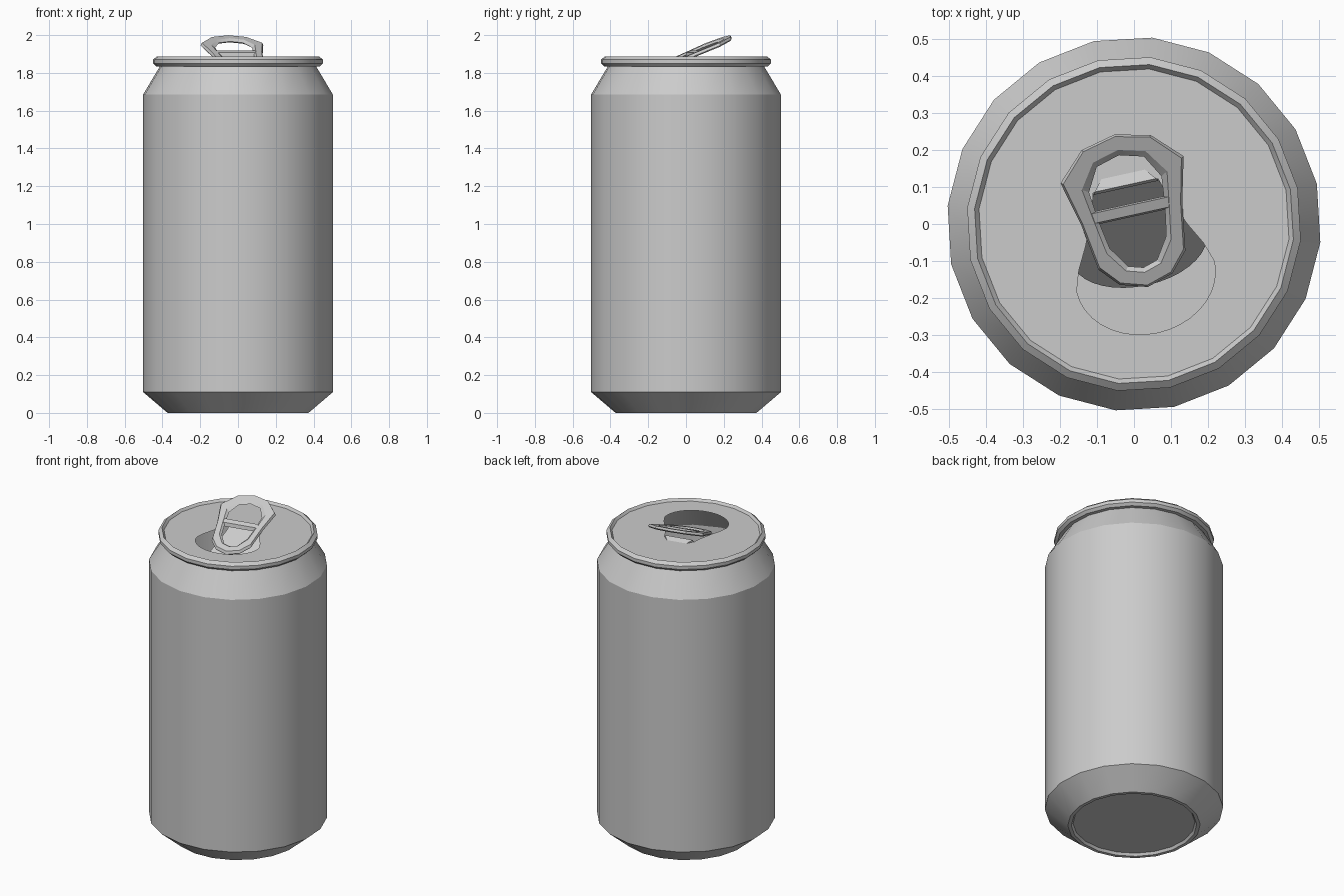
import bpy, bmesh, math
from mathutils import Matrix

if "Cube" in bpy.data.objects:
    bpy.data.objects.remove(bpy.data.objects["Cube"])

SIDES = 20
TURN = math.radians(12.4)   # whole can is turned slightly about z
LID_Z = 1.872


def finish(name, bm, angle=30):
    bmesh.ops.recalc_face_normals(bm, faces=bm.faces)
    me = bpy.data.meshes.new(name)
    bm.to_mesh(me)
    bm.free()
    ob = bpy.data.objects.new(name, me)
    bpy.context.collection.objects.link(ob)
    ob.rotation_euler.z = TURN
    bpy.ops.object.select_all(action='DESELECT')
    ob.select_set(True)
    bpy.context.view_layer.objects.active = ob
    if angle:
        bpy.ops.object.shade_smooth_by_angle(angle=math.radians(angle))
    return ob


def ring(bm, r, z):
    return [bm.verts.new((r * math.cos(2 * math.pi * i / SIDES),
                          r * math.sin(2 * math.pi * i / SIDES), z)) for i in range(SIDES)]


def bridge(bm, a, b):
    n = len(a)
    for i in range(n):
        bm.faces.new((a[i], a[(i + 1) % n], b[(i + 1) % n], b[i]))


def mirrored(half):
    """Close a half outline (first and last point on x = 0)."""
    return half + [(-x, y) for x, y in half[-2:0:-1]]


def tilt(x, y, dz=0.0):
    """Point on the sloping plane of the pull tab."""
    return (x, y, 1.887 + 0.42 * y + dz)


# Can wall: recessed floor, foot, body, shoulder and rim
bm = bmesh.new()
profile = [(0.345, 0.015), (0.355, 0.0), (0.375, 0.0), (0.505, 0.11), (0.505, 1.685),
           (0.415, 1.835), (0.437, 1.835), (0.452, 1.85), (0.452, 1.87),
           (0.432, 1.887), (0.42, LID_Z)]
rings = [ring(bm, r, z) for r, z in profile]
for a, b in zip(rings, rings[1:]):
    bridge(bm, a, b)
bm.faces.new(rings[0][::-1])
finish("can_body", bm)

# Mouth outline: narrow at the hinge, widening to an oval
half = [(0, 0.11), (0.09, 0.105), (0.102, 0.06), (0.14, -0.03), (0.172, -0.09)]
half += [(0.19 * math.cos(math.radians(a)), -0.145 - 0.155 * math.sin(math.radians(a)))
         for a in range(0, 90, 10)] + [(0, -0.30)]
mouth = mirrored(half)

# Lid with the mouth left open
bm = bmesh.new()
edges = []
for loop in (ring(bm, 0.42, LID_Z), [bm.verts.new((x, y, LID_Z)) for x, y in mouth]):
    edges += [bm.edges.new((loop[i], loop[(i + 1) % len(loop)])) for i in range(len(loop))]
bmesh.ops.triangle_fill(bm, edges=edges, use_beauty=True, normal=(0, 0, 1))
finish("lid", bm)

# Flap pushed down into the can, hinged behind the mouth
bm = bmesh.new()
bm.faces.new([bm.verts.new((x * 0.98, 0.11 + (y - 0.11) * 0.68, LID_Z + (y - 0.11) * 0.73))
              for x, y in mouth])
finish("mouth_flap", bm, 0)

# Small hinge ridge behind the mouth
bm = bmesh.new()
section = [(0.10, 0.0, 0.09), (0.107, 0.014, 0.085), (0.137, 0.0, 0.06)]
left = [bm.verts.new((-w, y, LID_Z + z)) for y, z, w in section]
right = [bm.verts.new((w, y, LID_Z + z)) for y, z, w in section]
bridge(bm, left, right)
bm.faces.new(left)
bm.faces.new(right[::-1])
finish("hinge_ridge", bm, 0)

# Pull tab: bevelled ring between an outer and an inner outline
outer = mirrored([(0, 0.247), (0.095, 0.225), (0.17, 0.15), (0.14, 0.03),
                  (0.12, -0.1), (0.073, -0.152), (0, -0.174)])
inner = mirrored([(0, 0.19), (0.065, 0.172), (0.1, 0.11), (0.092, 0.03),
                  (0.078, -0.05), (0.04, -0.108), (0, -0.12)])
bm = bmesh.new()
loops = []
for t, dz in [(0, -0.004), (0.1, 0.011), (0.75, 0.011), (1, 0), (0.75, -0.011), (0.1, -0.011)]:
    loops.append([bm.verts.new(tilt(ox + (ix - ox) * t, oy + (iy - oy) * t, dz))
                  for (ox, oy), (ix, iy) in zip(outer, inner)])
for a, b in zip(loops, loops[1:] + loops[:1]):
    bridge(bm, a, b)
finish("pull_tab", bm, 20)

# Crossbar of the pull tab
bm = bmesh.new()
bmesh.ops.create_cube(bm, size=1, matrix=Matrix.Diagonal((0.215, 0.036, 0.02, 1)))
for v in bm.verts:
    v.co = tilt(v.co.x, v.co.y * (0.75 if v.co.z > 0 else 1) + 0.038, v.co.z)
finish("tab_crossbar", bm, 0)
